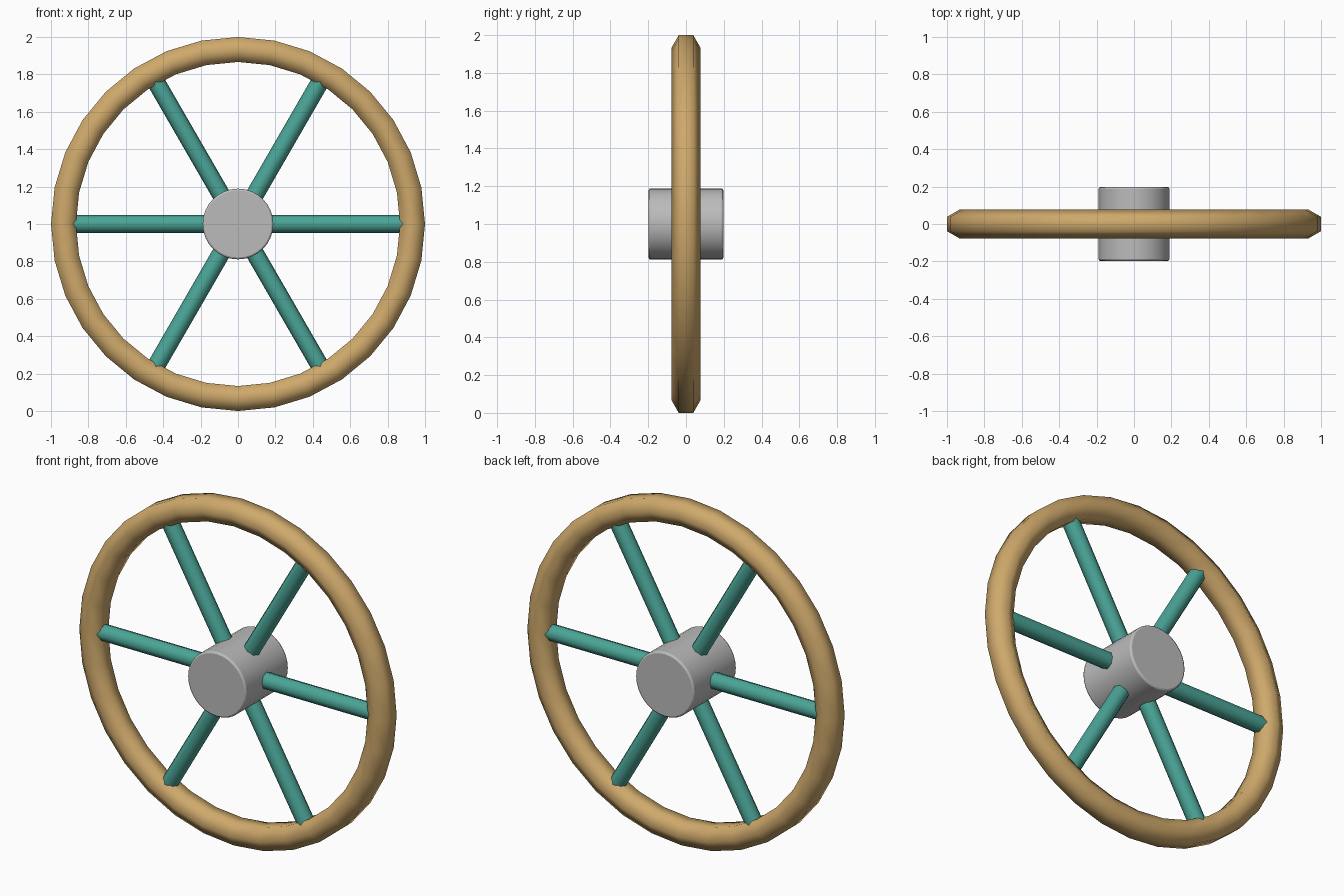
import bpy, math
from mathutils import Matrix

if "Cube" in bpy.data.objects:
    bpy.data.objects.remove(bpy.data.objects["Cube"])

CENTER = (0, 0, 1.0)
RIM_R, TUBE_R = 0.933, 0.077


def material(name, rgb):
    m = bpy.data.materials.new(name)
    m.diffuse_color = (*rgb, 1)
    m.use_nodes = True
    m.node_tree.nodes["Principled BSDF"].inputs["Base Color"].default_value = m.diffuse_color
    return m


tan = material("tan wood", (0.62, 0.395, 0.147))
teal = material("teal paint", (0.07, 0.375, 0.31))
grey = material("grey metal", (0.50, 0.50, 0.50))


def finish(name, mat, angle):
    ob = bpy.context.object
    ob.name = name
    ob.data.materials.append(mat)
    bpy.ops.object.shade_smooth_by_angle(angle=math.radians(angle))
    return ob


# Rim: six-sided tube with its widest corners facing front and back
bpy.ops.mesh.primitive_torus_add(
    major_segments=32, minor_segments=6, major_radius=RIM_R, minor_radius=TUBE_R,
    location=CENTER, rotation=(math.pi / 2, 0, 0))
rim = finish("rim", tan, 80)
rim.data.transform(Matrix.Identity(4))
# Turn the tube section by half a side so flats face inward and outward
for v in rim.data.vertices:
    a = math.atan2(v.co.y, v.co.x)
    s = math.atan2(v.co.z, math.hypot(v.co.x, v.co.y) - RIM_R) + math.radians(30)
    r = RIM_R + TUBE_R * math.cos(s)
    v.co = (r * math.cos(a), r * math.sin(a), TUBE_R * math.sin(s))

# Hub: short drum with softened edges
bpy.ops.mesh.primitive_cylinder_add(
    vertices=32, radius=0.189, depth=0.395, location=CENTER,
    rotation=(math.pi / 2, 0, 0))
hub = finish("hub", grey, 50)
bevel = hub.modifiers.new("soft edge", 'BEVEL')
bevel.width = 0.01
bevel.segments = 2
bevel.limit_method = 'ANGLE'
bevel.angle_limit = math.radians(40)

# Spokes: six round bars from the hub into the rim
INNER, OUTER = 0.10, 0.92
for i in range(6):
    a = i * math.pi / 3
    mid = (INNER + OUTER) / 2
    bpy.ops.mesh.primitive_cylinder_add(
        vertices=8, radius=0.048, depth=OUTER - INNER,
        location=(mid * math.cos(a), 0, 1.0 + mid * math.sin(a)),
        rotation=(0, math.pi / 2 - a, 0))
    finish(f"spoke_{i + 1}", teal, 50)
